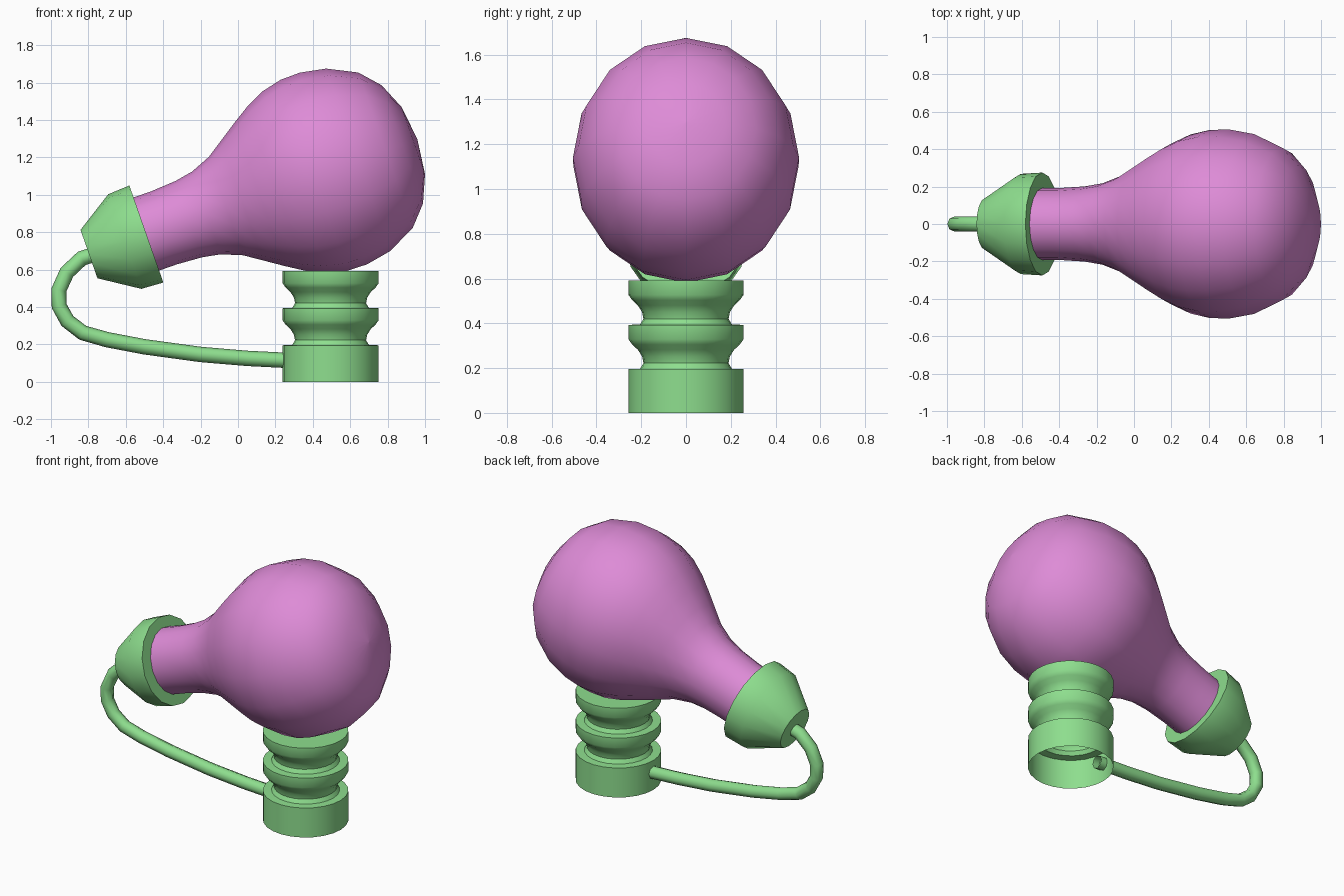
import bpy, bmesh, math
from mathutils import Matrix, Vector

if "Cube" in bpy.data.objects:
    bpy.data.objects.remove(bpy.data.objects["Cube"], do_unlink=True)


def make_material(name, rgb):
    mat = bpy.data.materials.new(name)
    mat.use_nodes = True
    color = (*rgb, 1)
    mat.diffuse_color = color
    mat.node_tree.nodes["Principled BSDF"].inputs["Base Color"].default_value = color
    return mat


pink = make_material("orchid pink", (0.73, 0.26, 0.68))
green = make_material("soft green", (0.27, 0.73, 0.27))


def finish(obj, mat, angle):
    obj.data.materials.append(mat)
    bpy.ops.object.select_all(action="DESELECT")
    obj.select_set(True)
    bpy.context.view_layer.objects.active = obj
    bpy.ops.object.shade_smooth_by_angle(angle=math.radians(angle))


def lathe(name, profile, sides, mat, matrix, cap_start=True, cap_end=True, angle=40):
    """Revolve (radius, height) points around local z, with flat end caps."""
    bm = bmesh.new()
    rings = []
    for r, h in profile:
        turns = [math.tau * i / sides for i in range(sides)]
        rings.append([bm.verts.new((r * math.cos(t), r * math.sin(t), h)) for t in turns])
    for low, high in zip(rings, rings[1:]):
        for i in range(sides):
            j = (i + 1) % sides
            bm.faces.new((low[i], low[j], high[j], high[i]))
    if cap_start:
        bm.faces.new(rings[0][::-1])
    if cap_end:
        bm.faces.new(rings[-1])
    bmesh.ops.remove_doubles(bm, verts=bm.verts, dist=0.0001)
    bmesh.ops.transform(bm, matrix=matrix, verts=bm.verts)
    mesh = bpy.data.meshes.new(name)
    bm.to_mesh(mesh)
    bm.free()
    obj = bpy.data.objects.new(name, mesh)
    bpy.context.collection.objects.link(obj)
    finish(obj, mat, angle)
    return obj


# Tilted axis shared by the bulb and its socket, starting at the socket rim
tilt = Matrix.Translation((-0.49, 0, 0.79)) @ Matrix.Rotation(math.radians(70.7), 4, "Y")

# Bulb, slightly flattened sideways
bulb_profile = [(0.207, -0.05), (0.207, 0.1), (0.216, 0.24), (0.234, 0.34),
                (0.278, 0.45), (0.338, 0.54), (0.405, 0.64), (0.465, 0.735),
                (0.515, 0.84), (0.541, 0.95), (0.543, 1.06), (0.517, 1.2),
                (0.44, 1.355), (0.335, 1.45), (0.19, 1.512), (0.001, 1.535)]
lathe("bulb", bulb_profile, 16, pink, tilt @ Matrix.Diagonal((1, 0.93, 1, 1)), angle=60)

# Socket cap
lathe("socket_cap", [(0.137, -0.325), (0.268, -0.122), (0.275, 0)], 16, green, tilt, angle=30)

# Ribbed screw base, open underneath
base_profile = [(0.257, 0), (0.257, 0.195)]
for ledge in (0.197, 0.395):
    for r, h in ((0.205, 0), (0.19, 0.025), (0.196, 0.055), (0.215, 0.085),
                 (0.24, 0.108), (0.257, 0.132), (0.257, 0.196)):
        base_profile.append((r, ledge + h))
lathe("screw_base", base_profile, 24, green, Matrix.Translation((0.495, 0, 0)),
      cap_start=False)

# Cable looping from the socket cap to the base
path = [(-0.74, 0.69), (-0.835, 0.66), (-0.915, 0.585), (-0.958, 0.49),
        (-0.956, 0.405), (-0.912, 0.325), (-0.83, 0.262), (-0.7, 0.225),
        (-0.5, 0.187), (-0.2, 0.146), (0.05, 0.125), (0.29, 0.113)]
curve = bpy.data.curves.new("cable_path", "CURVE")
curve.dimensions = "3D"
curve.bevel_depth = 0.041
curve.bevel_resolution = 2
spline = curve.splines.new("POLY")
spline.points.add(len(path) - 1)
for point, (x, z) in zip(spline.points, path):
    point.co = (x, 0, z, 1)
cable = bpy.data.objects.new("cable", curve)
bpy.context.collection.objects.link(cable)
bpy.ops.object.select_all(action="DESELECT")
cable.select_set(True)
bpy.context.view_layer.objects.active = cable
bpy.ops.object.convert(target="MESH")
finish(bpy.context.view_layer.objects.active, green, 60)
